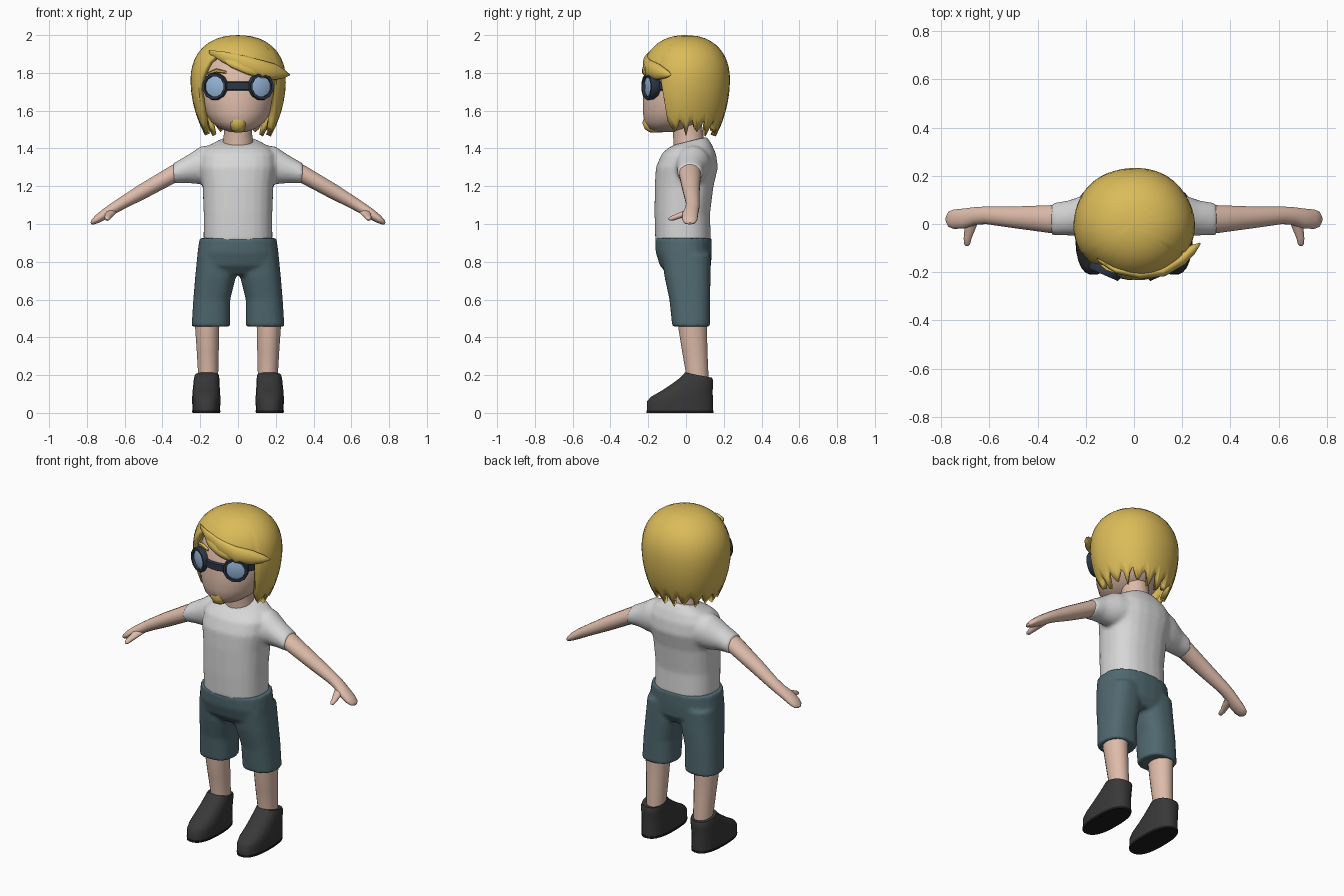
import bpy, bmesh, math
from mathutils import Vector

def material(name, r, g, b):
    m = bpy.data.materials.new(name)
    m.diffuse_color = (r, g, b, 1)
    return m

SKIN = material("skin", .73, .50, .40)
HAIR = material("golden hair", .71, .50, .10)
SHIRT = material("light grey cloth", .68, .68, .68)
SHORTS = material("slate teal cloth", .08, .14, .16)
SHOE = material("charcoal", .04, .04, .04)
SOLE = material("black sole", .012, .012, .012)
FRAME = material("navy frame", .026, .038, .06)
LENS = material("pale blue lens", .30, .46, .68)

X, Y, Z = Vector((1, 0, 0)), Vector((0, 1, 0)), Vector((0, 0, 1))

def finish(bm, name, mat, angle=50):
    bmesh.ops.recalc_face_normals(bm, faces=bm.faces)
    me = bpy.data.meshes.new(name)
    bm.to_mesh(me)
    bm.free()
    me.materials.append(mat)
    me.shade_smooth()
    me.set_sharp_from_angle(angle=math.radians(angle))
    ob = bpy.data.objects.new(name, me)
    bpy.context.collection.objects.link(ob)
    return ob

def add_loft(bm, rings, u=X, v=Y, n=24, power=2.0):
    """Skin rings of (x, y, z, half-size u, half-size v, optional tilt)."""
    w = u.cross(v)
    loops = []
    for r in rings:
        tilt = r[5] if len(r) > 5 else 0
        loop = []
        for i in range(n):
            t = 2 * math.pi * (i + .5) / n
            c, s = math.cos(t), math.sin(t)
            c = math.copysign(abs(c) ** (2 / power), c)
            s = math.copysign(abs(s) ** (2 / power), s)
            loop.append(bm.verts.new(Vector(r[:3]) + u * r[3] * c + v * r[4] * s + w * tilt * s))
        loops.append(loop)
    for a, b in zip(loops, loops[1:]):
        for i in range(n):
            j = (i + 1) % n
            bm.faces.new((a[i], a[j], b[j], b[i]))
    bm.faces.new(loops[0])
    bm.faces.new(loops[-1])

def loft(name, rings, mat, angle=50, **kw):
    bm = bmesh.new()
    add_loft(bm, rings, **kw)
    return finish(bm, name, mat, angle)

def blend(ob, steps):
    """Fuse overlapping pieces of one garment into a smooth skin."""
    rm = ob.modifiers.new("fuse", 'REMESH')
    rm.mode, rm.voxel_size, rm.use_smooth_shade = 'VOXEL', .011, True
    sm = ob.modifiers.new("relax", 'SMOOTH')
    sm.factor, sm.iterations = .5, steps

def flip(rings, s):
    return [(r[0] * s,) + tuple(r[1:]) for r in rings]

# Head and neck
loft("head", [(0, -.10, 1.487, .04, .05), (0, -.09, 1.505, .095, .11), (0, -.07, 1.54, .142, .152),
              (0, -.045, 1.59, .175, .185), (0, -.03, 1.65, .191, .2), (0, -.02, 1.72, .196, .205),
              (0, -.01, 1.8, .193, .2), (0, 0, 1.88, .165, .17), (0, 0, 1.94, .1, .1),
              (0, 0, 1.96, .03, .03)], SKIN, 70)
loft("neck", [(0, .02, 1.36, .085, .085), (0, .015, 1.44, .08, .082), (0, .01, 1.48, .075, .08),
              (0, 0, 1.58, .078, .08)], SKIN)

# Shirt: torso and sleeves fused
bm = bmesh.new()
add_loft(bm, [(0, -.015, .905, .183, .148), (0, -.02, 1.05, .182, .147), (0, -.01, 1.2, .188, .156),
              (0, .005, 1.3, .205, .165), (0, .015, 1.37, .2, .145), (0, .02, 1.41, .165, .118, .01),
              (0, .022, 1.44, .1, .088, .022)], power=2.4)
for s in (-1, 1):
    add_loft(bm, flip([(.1, .045, 1.32, .1, .105), (.2, .035, 1.31, .088, .1), (.27, .025, 1.29, .073, .073),
                       (.342, .02, 1.268, .066, .054)], s), u=Y, v=Z)
blend(finish(bm, "shirt", SHIRT), 5)

# Shorts: hips and legs fused
bm = bmesh.new()
add_loft(bm, [(0, -.014, .925, .205, .151), (0, -.012, .85, .215, .149), (0, -.003, .78, .215, .136),
              (0, .005, .73, .18, .1)], power=2.4)
for s in (-1, 1):
    add_loft(bm, flip([(.144, .027, .457, .102, .1), (.139, .02, .6, .098, .108),
                       (.119, .008, .72, .108, .122), (.11, 0, .84, .105, .13)], s), power=2.5)
blend(finish(bm, "shorts", SHORTS), 3)

for s, side in ((-1, "right"), (1, "left")):
    # Arm with mitten hand, and thumb
    loft(side + "_arm", flip([(.22, .025, 1.315, .06, .055), (.34, .02, 1.265, .059, .046),
                              (.5, .028, 1.175, .045, .041), (.61, .036, 1.112, .037, .033),
                              (.655, .034, 1.085, .037, .03), (.7, .023, 1.056, .042, .028),
                              (.745, .02, 1.026, .041, .022), (.768, .02, 1.01, .032, .014),
                              (.778, .02, 1.003, .014, .006)], s),
         SKIN, u=Y, v=Vector((s * .5, 0, .866)), n=16)
    loft(side + "_thumb", flip([(.675, .02, 1.065, .034, .02), (.68, -.02, 1.05, .024, .017),
                                (.69, -.06, 1.035, .017, .015), (.692, -.083, 1.028, .013, .011),
                                (.692, -.092, 1.026, .005, .004)], s), SKIN, u=X, v=Z, n=10)
    # Lower leg
    loft(side + "_leg", flip([(.165, .035, .52, .066, .08), (.163, .035, .45, .065, .077),
                              (.16, .047, .32, .059, .068), (.158, .06, .2, .054, .06),
                              (.158, .06, .14, .054, .06)], s), SKIN, n=16)
    # Shoe and thin sole
    loft(side + "_shoe", flip([(.168, -.032, .012, .074, .177), (.168, -.032, .06, .075, .176),
                               (.168, -.022, .085, .075, .165), (.168, .004, .115, .073, .138),
                               (.167, .032, .15, .07, .112), (.166, .056, .18, .068, .088, -.006),
                               (.165, .066, .2, .063, .072, -.014), (.163, .064, .198, .054, .06, -.014)], s),
         SHOE, 60, power=2.5)
    loft(side + "_sole", flip([(.168, -.032, 0, .074, .178), (.168, -.032, .013, .076, .179)], s),
         SOLE, power=2.5)
    # Goggle rim with recessed lens
    d, u, c = Vector((s * .4, -.917, 0)), Vector((.917, s * .4, 0)), Vector((s * .118, -.188, 1.728))
    disc = lambda steps: [tuple(c + d * k) + (r, r) for k, r in steps]
    loft(side + "_goggle_rim", disc([(-.06, .055), (-.02, .07), (.012, .073), (.024, .068),
                                     (.024, .056), (.004, .053)]), FRAME, 30, u=u, v=Z, n=12)
    loft(side + "_goggle_lens", disc([(0, .054), (.012, .054), (.019, .03)]), LENS, u=u, v=Z, n=12)
    # Eyebrow
    loft(side + "_eyebrow", flip([(.165, -.14, 1.795, .012, .005), (.115, -.18, 1.812, .014, .011),
                                  (.06, -.2, 1.803, .012, .007)], s), HAIR,
         u=Vector((0, 1, 0)), v=Z, n=6)

# Goggle strap and bridge around the head
loft("goggle_strap", [(0, -.02, 1.708, .2, .208), (0, -.02, 1.712, .206, .214),
                      (0, -.02, 1.75, .206, .214), (0, -.02, 1.754, .2, .208)], FRAME, 35, n=32)

# Chin beard
loft("chin_beard", [(0, -.155, 1.484, .022, .035), (0, -.178, 1.5, .038, .042),
                    (0, -.2, 1.532, .044, .032), (0, -.21, 1.552, .032, .02)], HAIR, n=8)

# Hair shell: each column of the dome ends at the fringe or at a jagged lock
FRINGE = [(-60, 1.62), (-52, 1.76), (-40, 1.86), (-30, 1.90), (-12, 1.84), (12, 1.795), (40, 1.765), (60, 1.76)]

def hair_end(a, i):
    if abs(a) < 58:
        for (a0, z0), (a1, z1) in zip(FRINGE, FRINGE[1:]):
            if a0 <= a <= a1:
                return z0 + (z1 - z0) * (a - a0) / (a1 - a0)
    return 1.55 - (0, .035, .075, .03)[i % 4] + .012 * math.sin(i * 2.3)

def hair_radius(z):
    if z > 1.76:
        return max(0, 1 - ((z - 1.76) / .24) ** 2.25) ** (1 / 2.25)
    return 1 - .28 * ((1.76 - z) / .28) ** 2

bm = bmesh.new()
N, ROWS = 72, 14
cols = []
crown = bm.verts.new((0, 0, 2))
for i in range(N):
    a = -180 + 360 * i / N
    end, t = hair_end(a, i), math.radians(a)
    col = []
    for j in range(1, ROWS + 1):
        f = j / ROWS
        z = 2 - (2 - end) * f ** 1.7
        r = hair_radius(z) * (1 + .012 * math.sin(5 * t + 1) * f)
        col.append(bm.verts.new((.252 * r * math.sin(t), -.234 * r * math.cos(t), z)))
    cols.append(col)
for i in range(N):
    p, q = cols[i], cols[(i + 1) % N]
    bm.faces.new((crown, p[0], q[0]))
    for j in range(ROWS - 1):
        bm.faces.new((p[j], p[j + 1], q[j + 1], q[j]))
hair = finish(bm, "hair", HAIR, 70)
sol = hair.modifiers.new("thickness", 'SOLIDIFY')
sol.thickness, sol.offset = .028, -1

# Swept fringe lock
loft("fringe_lock", [(-.15, -.15, 1.91, .01, .01), (-.08, -.19, 1.885, .018, .03), (.02, -.208, 1.85, .022, .045),
                     (.12, -.195, 1.82, .024, .05), (.2, -.145, 1.805, .026, .042),
                     (.245, -.105, 1.795, .02, .022), (.275, -.08, 1.79, .003, .003)],
     HAIR, 70, u=Vector((.4, -.917, 0)), v=Z, n=12)
